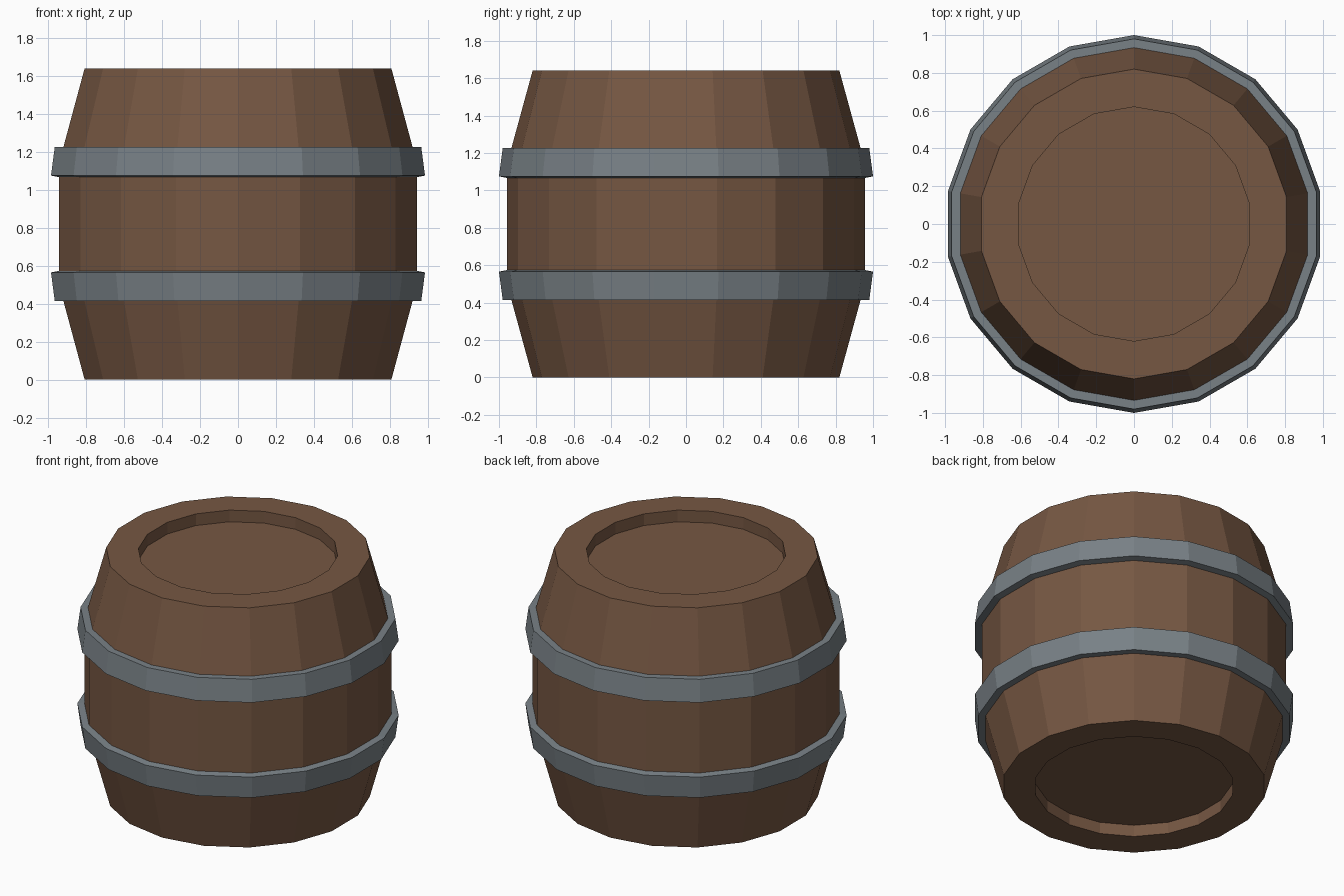
import bpy
import math

if "Cube" in bpy.data.objects:
    bpy.data.objects.remove(bpy.data.objects["Cube"])

SIDES = 18
HEIGHT = 1.64


def material(name, color):
    mat = bpy.data.materials.new(name)
    mat.diffuse_color = color
    mat.use_nodes = True
    mat.node_tree.nodes["Principled BSDF"].inputs["Base Color"].default_value = mat.diffuse_color
    return mat


def lathe(name, profile, mat, closed=False):
    """Spin an (r, z) profile, listed bottom to top on the outside, around z."""
    n = len(profile)
    verts = []
    for r, z in profile:
        for i in range(SIDES):
            a = math.pi / 2 + math.tau * i / SIDES
            verts.append((r * math.cos(a), r * math.sin(a), z))
    faces = []
    for j in range(n if closed else n - 1):
        k = (j + 1) % n
        for i in range(SIDES):
            i2 = (i + 1) % SIDES
            faces.append((j * SIDES + i, j * SIDES + i2, k * SIDES + i2, k * SIDES + i))
    if not closed:
        faces.append(tuple(reversed(range(SIDES))))
        faces.append(tuple((n - 1) * SIDES + i for i in range(SIDES)))
    mesh = bpy.data.meshes.new(name)
    mesh.from_pydata(verts, [], faces)
    mesh.materials.append(mat)
    obj = bpy.data.objects.new(name, mesh)
    bpy.context.collection.objects.link(obj)
    return obj


wood = material("wood", (0.18, 0.095, 0.055, 1))
iron = material("iron", (0.19, 0.22, 0.24, 1))

# Staved body with a recessed lid at each end
lower = [(0.62, 0.08), (0.62, 0.0), (0.82, 0.0), (0.957, 0.50)]
upper = [(r, HEIGHT - z) for r, z in reversed(lower)]
lathe("barrel_body", lower + upper, wood)

# Hoops: slanted bands, the upper one mirroring the lower
band = [(0.925, 0.415), (0.98, 0.415), (1.0, 0.565), (0.95, 0.575)]
lathe("lower_hoop", band, iron, closed=True)
lathe("upper_hoop", [(r, HEIGHT - z) for r, z in reversed(band)], iron, closed=True)
